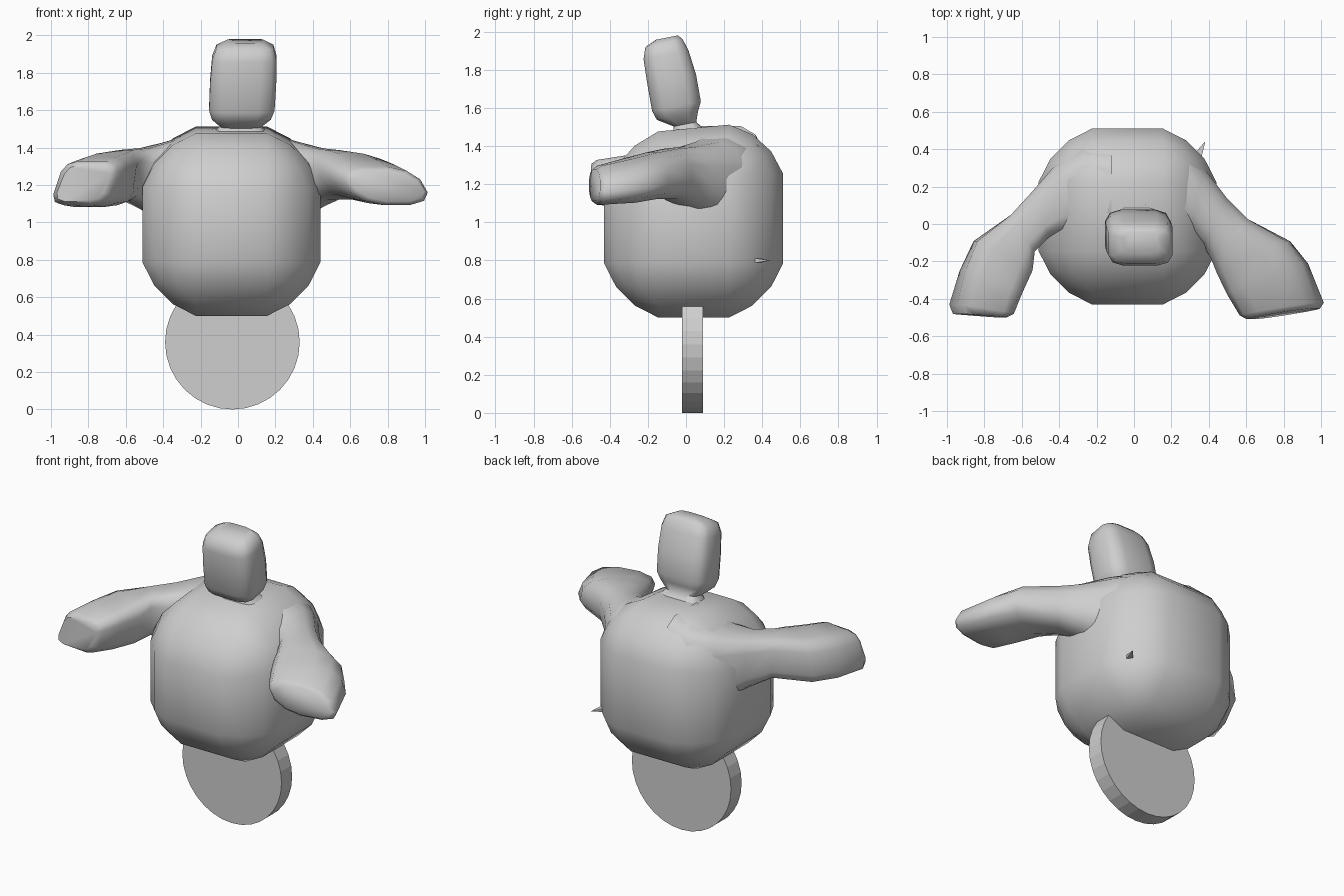
import bpy
import bmesh
import math
from mathutils import Vector

if "Cube" in bpy.data.objects:
    bpy.data.objects.remove(bpy.data.objects["Cube"], do_unlink=True)

GREY = (0.62, 0.62, 0.62, 1)
grey = bpy.data.materials.new("plain_grey")
grey.use_nodes = True
grey.diffuse_color = GREY
grey.node_tree.nodes["Principled BSDF"].inputs["Base Color"].default_value = GREY


def finish(name, bm, angle):
    """Turn a bmesh into a shaded object."""
    bmesh.ops.recalc_face_normals(bm, faces=bm.faces[:])
    mesh = bpy.data.meshes.new(name)
    bm.to_mesh(mesh)
    bm.free()
    mesh.materials.append(grey)
    obj = bpy.data.objects.new(name, mesh)
    bpy.context.collection.objects.link(obj)
    bpy.ops.object.select_all(action="DESELECT")
    obj.select_set(True)
    bpy.context.view_layer.objects.active = obj
    bpy.ops.object.shade_smooth_by_angle(angle=math.radians(angle))


def section(center, u, v, power, count=12):
    """Rounded-square ring spanned by the half axes u and v."""
    points = []
    for i in range(count):
        a = math.tau * (i + 0.5) / count
        c, s = math.cos(a), math.sin(a)
        points.append(center + u * math.copysign(abs(c) ** power, c)
                      + v * math.copysign(abs(s) ** power, s))
    return points


def loft(name, rings, angle=60):
    bm = bmesh.new()
    loops = [[bm.verts.new(p) for p in ring] for ring in rings]
    for a, b in zip(loops, loops[1:]):
        for i in range(len(a)):
            j = (i + 1) % len(a)
            bm.faces.new((a[i], a[j], b[j], b[i]))
    bm.faces.new(loops[0])
    bm.faces.new(loops[-1])
    finish(name, bm, angle)


def arm(name, stations, power):
    """Each station: outer xy, inner xy, top z, bottom z, sideways shift of the top."""
    rings = []
    for ox, oy, ix, iy, top, low, shift in stations:
        mid = (top + low) / 2
        outer, inner = Vector((ox, oy, mid)), Vector((ix, iy, mid))
        rings.append(section((outer + inner) / 2, (outer - inner) / 2,
                             Vector((shift, 0, (top - low) / 2)), power))
    loft(name, rings)


# Body: chunky box with wide chamfered edges and a raised back
bm = bmesh.new()
bmesh.ops.create_cube(bm, size=1)
for v in bm.verts:
    v.co = (v.co.x * 0.95 - 0.035, v.co.y * 0.94 + 0.04, v.co.z * 0.98 + 0.99)
    if v.co.z > 1:
        v.co.z += 0.06 if v.co.y > 0 else -0.03
bmesh.ops.bevel(bm, geom=bm.edges[:], offset=0.285, segments=3, profile=0.38,
                affect="EDGES", clamp_overlap=True)
finish("body", bm, 60)

# Head and neck: z, centre y, half width, half depth
head = [(1.43, 0.02, 0.22, 0.14), (1.48, 0.01, 0.14, 0.08), (1.515, -0.005, 0.11, 0.06),
        (1.56, -0.045, 0.16, 0.11), (1.61, -0.05, 0.178, 0.13),
        (1.75, -0.075, 0.18, 0.13), (1.88, -0.105, 0.175, 0.12),
        (1.94, -0.115, 0.155, 0.10), (1.97, -0.10, 0.10, 0.06)]
loft("head", [section(Vector((0.02 + 0.05 * (z - 1.6), y, z)), Vector((w, 0, 0)),
                      Vector((0, d, 0.2 * d)), 0.5) for z, y, w, d in head])

# Arms: swept from the back of the shoulders to the front
arm("right_arm", [
    (-0.12, 0.40, -0.12, -0.05, 1.51, 0.9, 0),
    (-0.28, 0.42, -0.24, -0.04, 1.47, 0.92, 0),
    (-0.42, 0.32, -0.36, -0.05, 1.43, 0.99, 0),
    (-0.55, 0.17, -0.45, -0.07, 1.40, 1.07, 0),
    (-0.66, 0.05, -0.53, -0.15, 1.39, 1.12, 0),
    (-0.85, -0.09, -0.55, -0.25, 1.37, 1.09, 0.02),
    (-0.92, -0.25, -0.61, -0.37, 1.35, 1.08, 0.03),
    (-0.97, -0.43, -0.66, -0.48, 1.33, 1.09, 0.04),
    (-0.95, -0.48, -0.70, -0.50, 1.31, 1.11, 0.04)], 0.5)
arm("left_arm", [
    (0.06, 0.40, 0.06, -0.05, 1.51, 0.9, 0),
    (0.22, 0.44, 0.18, -0.05, 1.47, 0.93, 0),
    (0.37, 0.31, 0.30, -0.07, 1.43, 1.0, 0),
    (0.50, 0.14, 0.37, -0.12, 1.40, 1.08, 0),
    (0.61, 0.03, 0.41, -0.19, 1.39, 1.12, 0),
    (0.83, -0.09, 0.45, -0.27, 1.37, 1.12, -0.03),
    (0.92, -0.21, 0.51, -0.38, 1.34, 1.10, -0.05),
    (1.00, -0.42, 0.58, -0.49, 1.30, 1.09, -0.06),
    (0.98, -0.45, 0.62, -0.51, 1.28, 1.11, -0.06)], 0.8)

# Small spike on the back of the body
tip, root = Vector((0.38, 0.44, 0.80)), Vector((0.34, 0.36, 0.80))
side = Vector((0.025, -0.02, 0))
loft("spike", [section(root, side, Vector((0, 0, 0.02)), 1, 4),
               section(tip, side * 0.05, Vector((0, 0, 0.001)), 1, 4)], 20)

# Wheel: upright disc under the body
bm = bmesh.new()
bmesh.ops.create_cone(bm, cap_ends=True, segments=32, radius1=0.36, radius2=0.36, depth=0.11)
for v in bm.verts:
    v.co = (v.co.x - 0.03, v.co.z + 0.035, v.co.y + 0.36)
finish("wheel", bm, 5)
